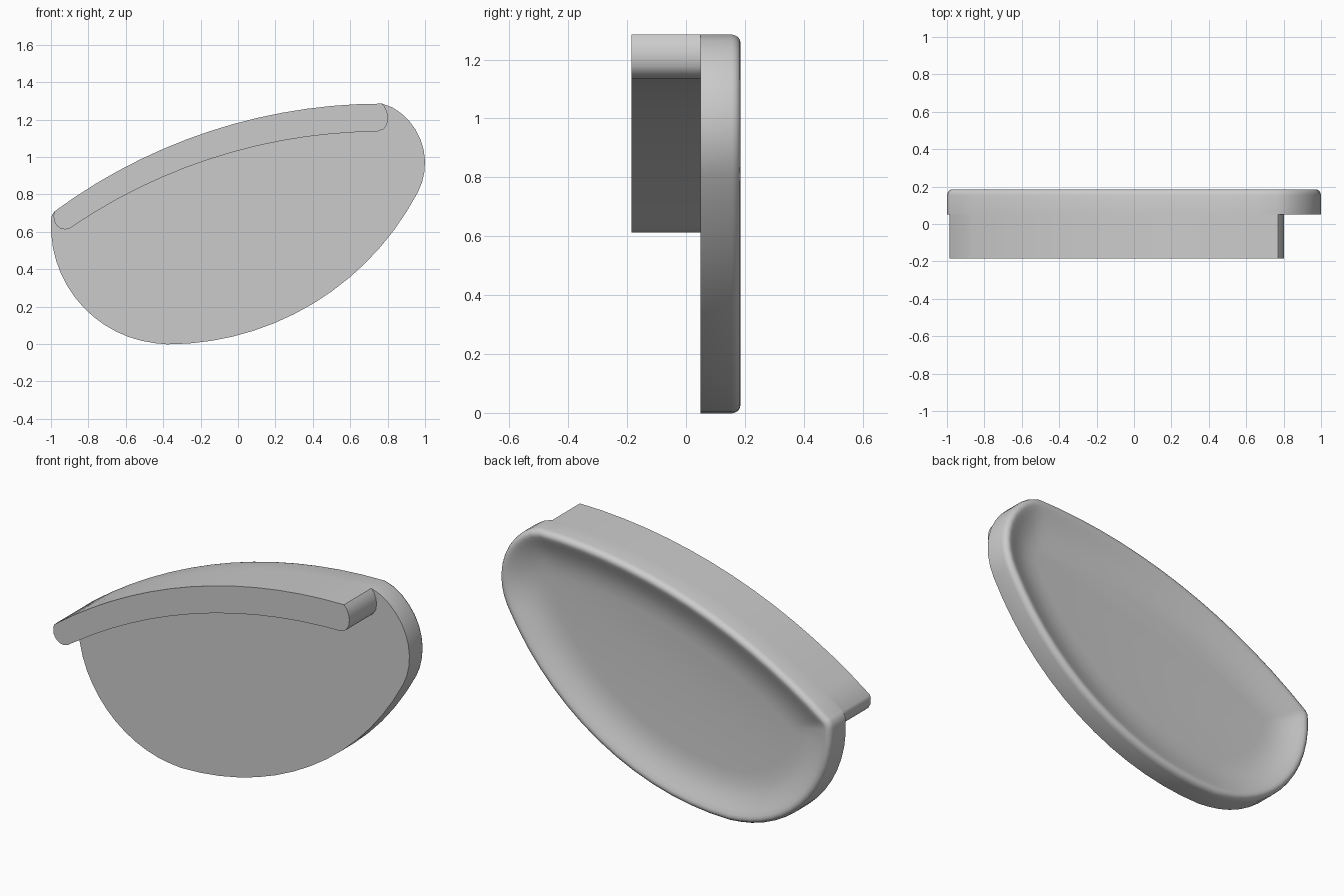
import bpy
import bmesh
from math import radians, sin, cos
from mathutils import Vector
from mathutils.geometry import intersect_point_line

cube = bpy.data.objects.get("Cube")
if cube:
    bpy.data.objects.remove(cube, do_unlink=True)

grey = bpy.data.materials.new("light grey")
grey.use_nodes = True
colour = (0.6, 0.6, 0.6, 1)
grey.diffuse_color = colour
grey.node_tree.nodes["Principled BSDF"].inputs["Base Color"].default_value = colour


def arc(x, z, radius, start, end, steps):
    """Points along a circle, angles in degrees."""
    angles = [radians(start + (end - start) * i / steps) for i in range(steps + 1)]
    return [Vector((x + radius * cos(a), z + radius * sin(a))) for a in angles]


def inset(outline, depth):
    """Move a convex clockwise outline inward by an even distance."""
    if depth == 0:
        return outline
    ring = []
    for p in outline:
        t = intersect_point_line(p, spine[0], spine[1])[1]
        target = spine[0].lerp(spine[1], min(max(t, 0), 1))
        way = (target - p).normalized()
        move = depth
        for a, b in zip(outline, outline[1:] + outline[:1]):
            edge = (b - a).normalized()
            inward = Vector((edge.y, -edge.x))
            if way.dot(inward) > 0.1:
                move = max(move, (depth - (p - a).dot(inward)) / way.dot(inward))
        ring.append(p + way * move)
    return ring


def loft(name, sections, sharp_angle):
    """Join rings of (outline, y) and cap both ends."""
    bm = bmesh.new()
    rings = [[bm.verts.new((p.x, y, p.y)) for p in ring] for ring, y in sections]
    for low, high in zip(rings, rings[1:]):
        n = len(low)
        for i in range(n):
            j = (i + 1) % n
            bm.faces.new((low[i], low[j], high[j], high[i]))
    bm.faces.new(rings[0])
    bm.faces.new(rings[-1])
    bmesh.ops.recalc_face_normals(bm, faces=bm.faces)
    mesh = bpy.data.meshes.new(name)
    bm.to_mesh(mesh)
    bm.free()
    mesh.materials.append(grey)
    obj = bpy.data.objects.new(name, mesh)
    bpy.context.collection.objects.link(obj)
    bpy.ops.object.select_all(action="DESELECT")
    obj.select_set(True)
    bpy.context.view_layer.objects.active = obj
    bpy.ops.object.shade_smooth_by_angle(angle=radians(sharp_angle))


# Clockwise outline: shallow top, tight right end, wide belly, round left end
spine = (Vector((-0.5, 0.5)), Vector((0.5, 0.8)))
top_arc = arc(0.77, -1.665, 2.95, 126.4, 90, 14)
right_arc = arc(0.66, 0.968, 0.34, 70.5, -27.6, 10)
belly_arc = arc(-0.38, 1.51, 1.512, -27.6, -90, 14)
left_arc = arc(-0.37, 0.63, 0.63, -90, -183, 14)
outline = top_arc + right_arc[1:] + belly_arc[1:] + left_arc[1:] + [Vector((-0.995, 0.69))]

# Dish: flat front, rounded rim and shallow hollow back with a wide soft cove
profile = [(0, 0.05), (0, 0.155), (0.003, 0.167), (0.009, 0.177), (0.018, 0.183),
           (0.028, 0.185), (0.04, 0.182), (0.06, 0.173), (0.09, 0.159), (0.13, 0.143),
           (0.17, 0.132), (0.21, 0.126), (0.25, 0.123)]
loft("dish", [(inset(outline, d), y) for d, y in profile], 50)

# Curved ledge standing out of the front, with rounded ends
drop = Vector((0, 0.149))
underside = [p - drop for p in reversed(top_arc) if -0.89 < p.x < 0.73]
right_end = [Vector(p) for p in [(0.785, 1.268), (0.797, 1.24), (0.802, 1.21),
                                 (0.797, 1.175), (0.78, 1.149), (0.745, 1.136)]]
left_end = [Vector(p) for p in [(-0.9, 0.618), (-0.925, 0.612), (-0.95, 0.618),
                                (-0.972, 0.636), (-0.984, 0.66), (-0.986, 0.69)]]
ledge_outline = top_arc + right_end + underside + left_end
loft("ledge", [(ledge_outline, -0.185), (ledge_outline, 0.05)], 40)
